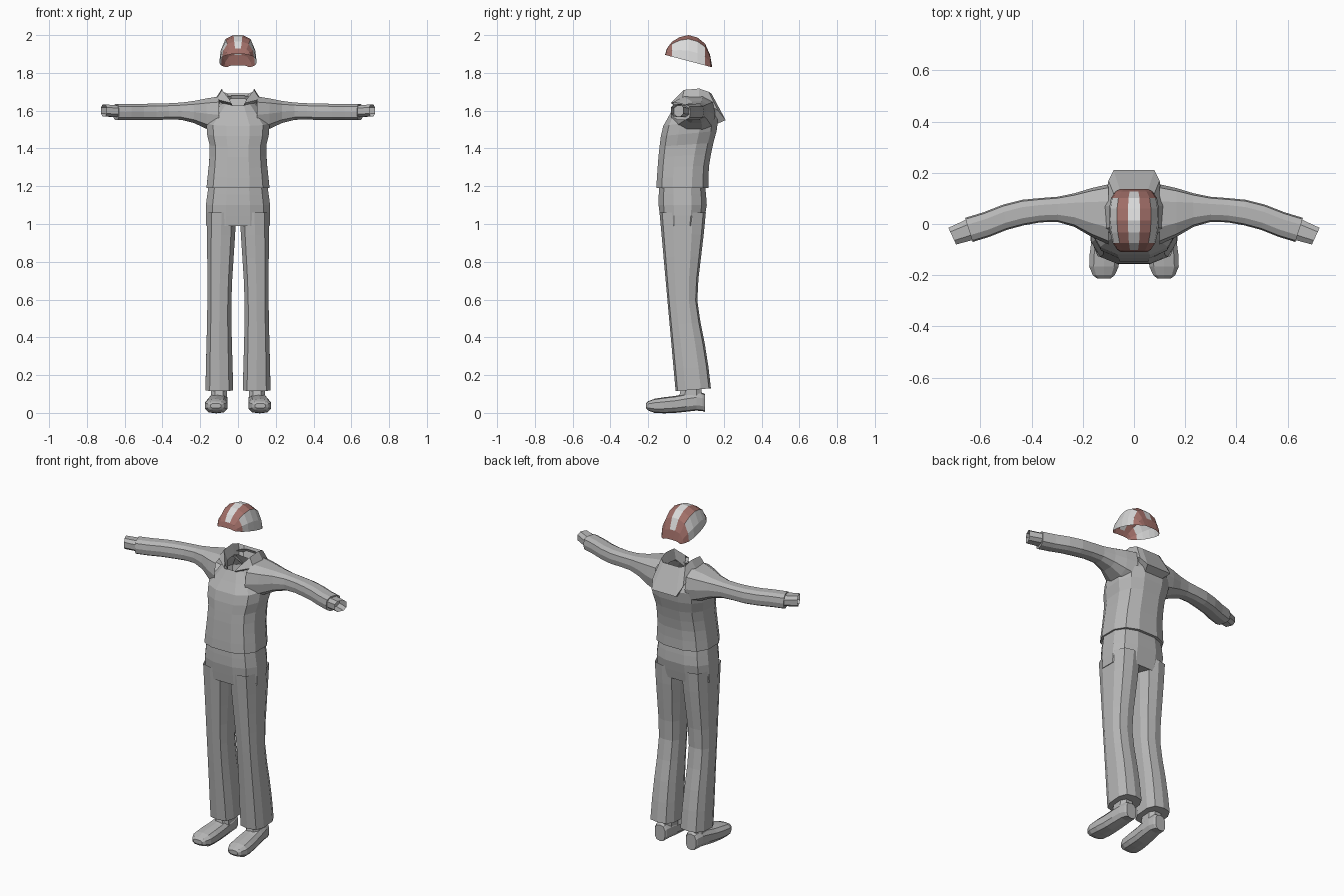
import bpy, bmesh
from math import cos, sin, pi
from mathutils import Vector

if "Cube" in bpy.data.objects:
    bpy.data.objects.remove(bpy.data.objects["Cube"])


def material(name, red, green, blue):
    mat = bpy.data.materials.new(name)
    mat.use_nodes = True
    colour = (red, green, blue, 1)
    mat.diffuse_color = colour
    mat.node_tree.nodes["Principled BSDF"].inputs["Base Color"].default_value = colour
    return mat


cloth = material("cloth grey", .47, .47, .47)
pale = material("helmet pale grey", .7, .7, .7)
dull_red = material("helmet dull red", .36, .16, .14)


def along(keys, t):
    """Smooth value at t along evenly spaced keys."""
    last = len(keys) - 1
    i = min(int(t * last), last - 1)
    f = t * last - i
    before, start, end, after = (keys[min(max(i + step, 0), last)] for step in (-1, 0, 1, 2))
    if last == 1:
        return start + (end - start) * f
    enter, leave = (end - before) / 2, (after - start) / 2
    bend = 3 * (end - start) - 2 * enter - leave
    return start + f * (enter + f * (bend + f * (end - start - enter - bend)))


def stations(count, eased):
    """Pairs of profile parameter and position, crowded at both ends if eased."""
    for k in range(count):
        t = k / (count - 1)
        yield t, (1 - cos(pi * t)) / 2 if eased else t


def rounded_square(sides, power=.75):
    """Unit outline whose opposite sides touch the bounds."""
    def squash(value):
        size = min(abs(value) / cos(pi / sides), 1) ** power
        return (1 + size * (1 if value > 0 else -1)) / 2

    turns = [2 * pi * (k + .5) / sides for k in range(sides)]
    return [(squash(cos(turn)), squash(sin(turn))) for turn in turns]


def skin(bm, rows, closed):
    """Bridge successive rows of points."""
    rows = [[bm.verts.new(point) for point in row] for row in rows]
    for near, far in zip(rows, rows[1:]):
        for i in range(len(near) if closed else len(near) - 1):
            j = (i + 1) % len(near)
            bm.faces.new((near[i], near[j], far[j], far[i]))
    return rows


def finish(name, bm, materials, mirror=False):
    bmesh.ops.recalc_face_normals(bm, faces=bm.faces)
    mesh = bpy.data.meshes.new(name)
    bm.to_mesh(mesh)
    bm.free()
    for mat in materials:
        mesh.materials.append(mat)
    ob = bpy.data.objects.new(name, mesh)
    bpy.context.collection.objects.link(ob)
    if mirror:
        ob.modifiers.new("Mirror", "MIRROR")


def loft(name, axes, span, across, depth, lean=(0, 0), rings=9, sides=12,
         eased=False, caps=(), mirror=False):
    """Tube along the last axis; across and depth each hold a low and a high profile."""
    rows = []
    for t, place in stations(rings, eased):
        (left, right), (low, high) = [[along(p, t) for p in pair] for pair in (across, depth)]
        row = []
        for u, v in rounded_square(sides):
            values = (left + u * (right - left), low + v * (high - low),
                      along(span, place) + v * along(lean, t))
            point = dict(zip(axes, values))
            row.append([point[axis] for axis in "xyz"])
        rows.append(row)
    bm = bmesh.new()
    rows = skin(bm, rows, closed=True)
    for end in caps:
        bm.faces.new(rows[end])
    finish(name, bm, [cloth], mirror)


def both_sides(half_widths):
    return [-w for w in half_widths], half_widths


# Pullover body with a closed hem and an open neck
loft("pullover_body", "xyz", span=(1.19, 1.63),
     across=both_sides([.167, .155, .15, .167, .08]),
     depth=([-.157, -.15, -.14, -.12, -.06], [.118, .122, .145, .17, .12]),
     lean=(0, .02, .05), caps=[0])

# Sleeves and narrower open wrist cuffs
loft("sleeves", "zyx", span=(.1, .63),
     across=([1.48, 1.548, 1.55, 1.55], [1.675, 1.645, 1.637, 1.635]),
     depth=([-.08, .005, -.01, -.07], [.155, .11, .09, .024]),
     lean=(0, 0, .03), sides=10, caps=[-1], mirror=True)
loft("wrist_cuffs", "zyx", span=(.62, .695),
     across=([1.565, 1.57], [1.627, 1.633]),
     depth=([-.06, -.08], [.02, -.015]),
     lean=(.03, .03), rings=2, sides=8, mirror=True)

# Collar and drooping hood: one folded band round the neck
neck = Vector((0, .03, 0))


def toward_neck(point, amount, drop):
    moved = point.lerp(neck, amount)
    moved.z = point.z - drop
    return moved


hem = [(.035, -.08, 1.64), (.115, -.02, 1.66), (.115, .07, 1.67), (.1, .17, 1.6), (.08, .21, 1.55)]
crest = [(.045, -.06, 1.66), (.085, -.01, 1.71), (.085, .07, 1.717), (.08, .12, 1.7),
         (.055, .135, 1.69)]
band = []
for low, high in zip(map(Vector, hem), map(Vector, crest)):
    band.append([toward_neck(low, .25, .02), low, high, toward_neck(high, .2, .06)])
band += [[Vector((-p.x, p.y, p.z)) for p in column] for column in reversed(band)]
bm = bmesh.new()
skin(bm, band, closed=False)
finish("collar_and_hood", bm, [cloth])

# Trousers: shared hips and two legs
loft("trouser_hips", "xyz", span=(1.21, .99),
     across=both_sides([.155, .17, .168]),
     depth=([-.142, -.145, -.132], [.1, .11, .09]), rings=5, caps=[-1])
loft("trouser_legs", "xyz", span=(1.06, .115),
     across=([.01, .035, .026], [.165, .162, .172]),
     depth=([-.14, -.055], [.105, .08, .06, .1, .132]),
     lean=(0, .015), sides=10, caps=[-1], mirror=True)

# Shoes and ankles
loft("shoes", "xzy", span=(-.212, .1),
     across=([.09, .06, .056, .055, .07], [.145, .175, .165, .15, .135]),
     depth=([.025, 0, 0, .012, .005], [.05, .075, .09, .11, .1]),
     sides=10, eased=True, caps=[0, -1], mirror=True)
loft("ankles", "xyz", span=(.07, .16), across=([.057, .06], [.145, .14]),
     depth=([-.04, -.02], [.085, .08]), rings=2, sides=8, mirror=True)

# Open helmet shell: arches from brow to nape
arch = [(1, 0), (.94, .4), (.68, .85), (.24, 1)]
arch += [(-u, v) for u, v in reversed(arch)]
arches = []
for t, place in stations(9, eased=True):
    y = along((-.11, .137), place)
    rim = along((1.895, 1.83), place)
    rise = along((1.9, 1.965, 2, 1.955, 1.84), t) - rim
    width = along((.05, .083, .098, .09, .055), t)
    arches.append([(u * width, y, rim + v * rise) for u, v in arch])
bm = bmesh.new()
skin(bm, arches, closed=False)

# Pale side panels and crown stripe on the red shell
columns, rows = len(arch) - 1, len(arches) - 1
for i, face in enumerate(bm.faces):
    row, column = divmod(i, columns)
    from_middle = abs(column - columns // 2)
    from_end = min(row, rows - 1 - row)
    panel = from_middle > 1 and from_end > 1
    stripe = from_middle == 0 and from_end > 0
    face.material_index = 0 if panel or stripe else 1
finish("helmet", bm, [pale, dull_red])
